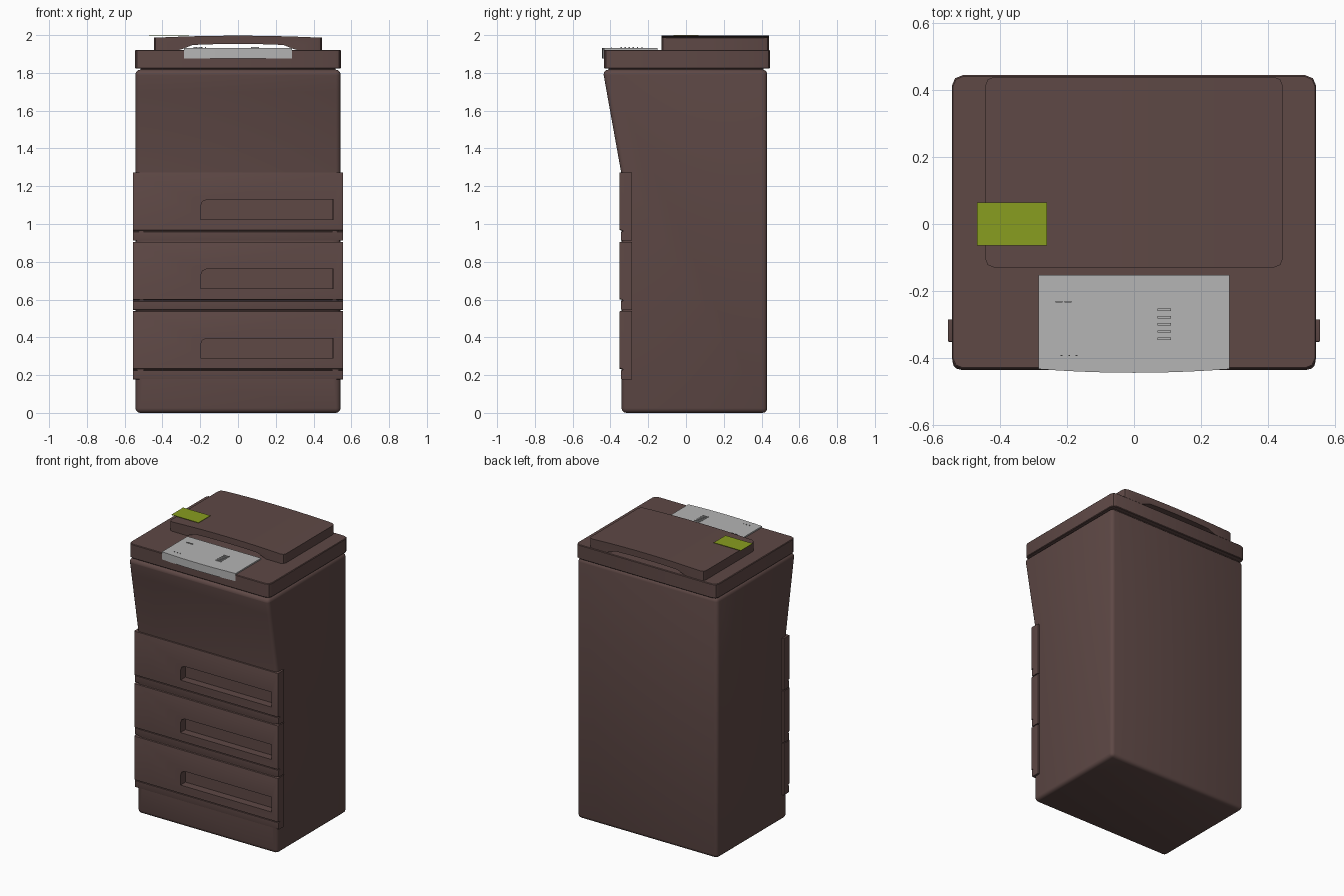
import bpy, bmesh, math
from mathutils import Vector

if "Cube" in bpy.data.objects:
    bpy.data.objects.remove(bpy.data.objects["Cube"])


def material(name, rgb):
    m = bpy.data.materials.new(name)
    m.diffuse_color = (*rgb, 1)
    m.use_nodes = True
    m.node_tree.nodes["Principled BSDF"].inputs["Base Color"].default_value = m.diffuse_color
    return m


BROWN = material("dark brown plastic", (0.112, 0.065, 0.060))
GREY = material("light grey panel", (0.46, 0.46, 0.46))
GREEN = material("green paper", (0.25, 0.34, 0.014))


def prism(name, pts, axis, a, b, mat, corner=0.0, corner_axis=2, corner_seg=1,
          corner_min_x=None):
    """Extrude a 2D outline along an axis; optionally bevel edges parallel to corner_axis."""
    def place(p, t):
        v = list(p)
        v.insert(axis, t)
        return Vector(v)
    bm = bmesh.new()
    lo = [bm.verts.new(place(p, a)) for p in pts]
    hi = [bm.verts.new(place(p, b)) for p in pts]
    bm.faces.new(lo)
    bm.faces.new(hi)
    n = len(pts)
    for i in range(n):
        j = (i + 1) % n
        bm.faces.new((lo[i], lo[j], hi[j], hi[i]))
    bmesh.ops.recalc_face_normals(bm, faces=bm.faces)
    if corner:
        es = []
        for e in bm.edges:
            d = (e.verts[1].co - e.verts[0].co).normalized()
            x = abs((e.verts[0].co.x + e.verts[1].co.x) / 2)
            if abs(d[corner_axis]) > 0.99 and (corner_min_x is None or x > corner_min_x):
                es.append(e)
        bmesh.ops.bevel(bm, geom=es, offset=corner, segments=corner_seg,
                        profile=0.5, affect='EDGES')
    me = bpy.data.meshes.new(name)
    bm.to_mesh(me)
    bm.free()
    me.materials.append(mat)
    ob = bpy.data.objects.new(name, me)
    bpy.context.collection.objects.link(ob)
    return ob


def box(name, x0, x1, y0, y1, z0, z1, mat, **kw):
    return prism(name, [(x0, y0), (x1, y0), (x1, y1), (x0, y1)], 2, z0, z1, mat, **kw)


def activate(ob):
    bpy.ops.object.select_all(action='DESELECT')
    ob.select_set(True)
    bpy.context.view_layer.objects.active = ob


def soften(ob, width, seg=2, angle=40):
    activate(ob)
    m = ob.modifiers.new("bevel", 'BEVEL')
    m.width, m.segments = width, seg
    m.limit_method = 'ANGLE'
    m.angle_limit = math.radians(angle)
    bpy.ops.object.modifier_apply(modifier=m.name)


def smooth(ob, angle=35):
    activate(ob)
    bpy.ops.object.shade_smooth_by_angle(angle=math.radians(angle))


def cut(ob, cutter):
    activate(ob)
    m = ob.modifiers.new("cut", 'BOOLEAN')
    m.operation, m.object, m.solver = 'DIFFERENCE', cutter, 'EXACT'
    bpy.ops.object.modifier_apply(modifier=m.name)
    bpy.data.objects.remove(cutter, do_unlink=True)


# main body: side profile with the upper front leaning forward
body = prism("cabinet_body", [(-0.341, 0), (-0.341, 1.26), (-0.42, 1.70), (-0.436, 1.79),
                              (-0.436, 1.817), (0.43, 1.817), (0.43, 0)],
             0, -0.543, 0.543, BROWN)
soften(body, 0.03, 3)

# three drawers with a recessed lip and a handle pocket
for i in range(3):
    z = 0.178 + 0.367 * i
    cut(body, box("pocket_cutter", -0.5, 0.5, -0.6, -0.29, z + 0.03, z + 0.33, BROWN))
    drawer = prism("drawer_%d" % (i + 1),
                   [(-0.285, z), (-0.345, z), (-0.345, z + 0.046), (-0.334, z + 0.048),
                    (-0.334, z + 0.053), (-0.353, z + 0.056), (-0.353, z + 0.361),
                    (-0.285, z + 0.361)], 0, -0.557, 0.557, BROWN)
    activate(drawer)
    m = drawer.modifiers.new("bevel weights", 'BEVEL')
    m.width, m.segments, m.limit_method = 0.012, 2, 'WEIGHT'
    w = drawer.data.attributes.new("bevel_weight_edge", 'FLOAT', 'EDGE')
    for e in drawer.data.edges:
        p, q = (drawer.data.vertices[k].co for k in e.vertices)
        c = (p + q) / 2
        outer = c.y < -0.343 and (abs(c.x) > 0.5 or c.z > z + 0.3 or c.z < z + 0.01)
        w.data[e.index].value = 1.0 if outer else 0.0
    bpy.ops.object.modifier_apply(modifier=m.name)
    h0, h1 = z + 0.113, z + 0.217
    handle = prism("handle_cutter", [(-0.198, h0), (0.505, h0), (0.505, h1), (-0.165, h1),
                                     (-0.188, h1 - 0.01), (-0.198, h1 - 0.034)],
                   1, -0.5, -0.298, BROWN)
    cut(drawer, handle)
    smooth(drawer)
smooth(body)

# narrow neck and the scanner slab with clipped corners
box("scanner_neck", -0.515, 0.515, -0.41, 0.41, 1.80, 1.84, BROWN)
slab = box("scanner_slab", -0.545, 0.545, -0.434, 0.445, 1.823, 1.922, BROWN,
           corner=0.032, corner_seg=2)
soften(slab, 0.004, 1, 60)
smooth(slab, 30)

# document lid: slightly crowned, arched open underneath from front to back
top = [(0.445 - 0.089 * k, 1.997 - 0.011 * (1 - 0.2 * k) ** 2) for k in range(11)]
arch = [(-0.31, 1.922), (-0.285, 1.930), (-0.24, 1.948), (-0.12, 1.952), (0, 1.953)]
arch += [(-x, zz) for x, zz in reversed(arch[:-1])]
lid = prism("document_lid", [(-0.445, 1.922)] + arch + [(0.445, 1.922)] + top,
            1, -0.13, 0.44, BROWN, corner=0.026, corner_seg=2, corner_min_x=0.44)
smooth(lid, 30)

# control panel with a bowed front edge
front = [(-0.285 + 0.057 * k, -0.445 + 0.011 * (1 - 0.2 * k) ** 2) for k in range(11)]
panel = prism("control_panel", front + [(0.285, -0.152), (-0.285, -0.152)],
              2, 1.877, 1.931, GREY)
smooth(panel, 30)


def key(name, x, y, w, d):
    box(name, x - w / 2, x + w / 2, y - d / 2, y + d / 2, 1.93, 1.936, GREY)


# raised keys on the panel
for k in range(5):
    key("panel_key", 0.09, -0.257 - 0.0215 * k, 0.04, 0.007)
for x in (-0.225, -0.198):
    key("panel_slot", x, -0.233, 0.021, 0.004)
for x in (-0.217, -0.194, -0.172):
    key("panel_dot", x, -0.393, 0.005, 0.003)

# paper lying on the lid
box("paper_sheet", -0.47, -0.26, -0.065, 0.065, 1.997, 2.0, GREEN)
